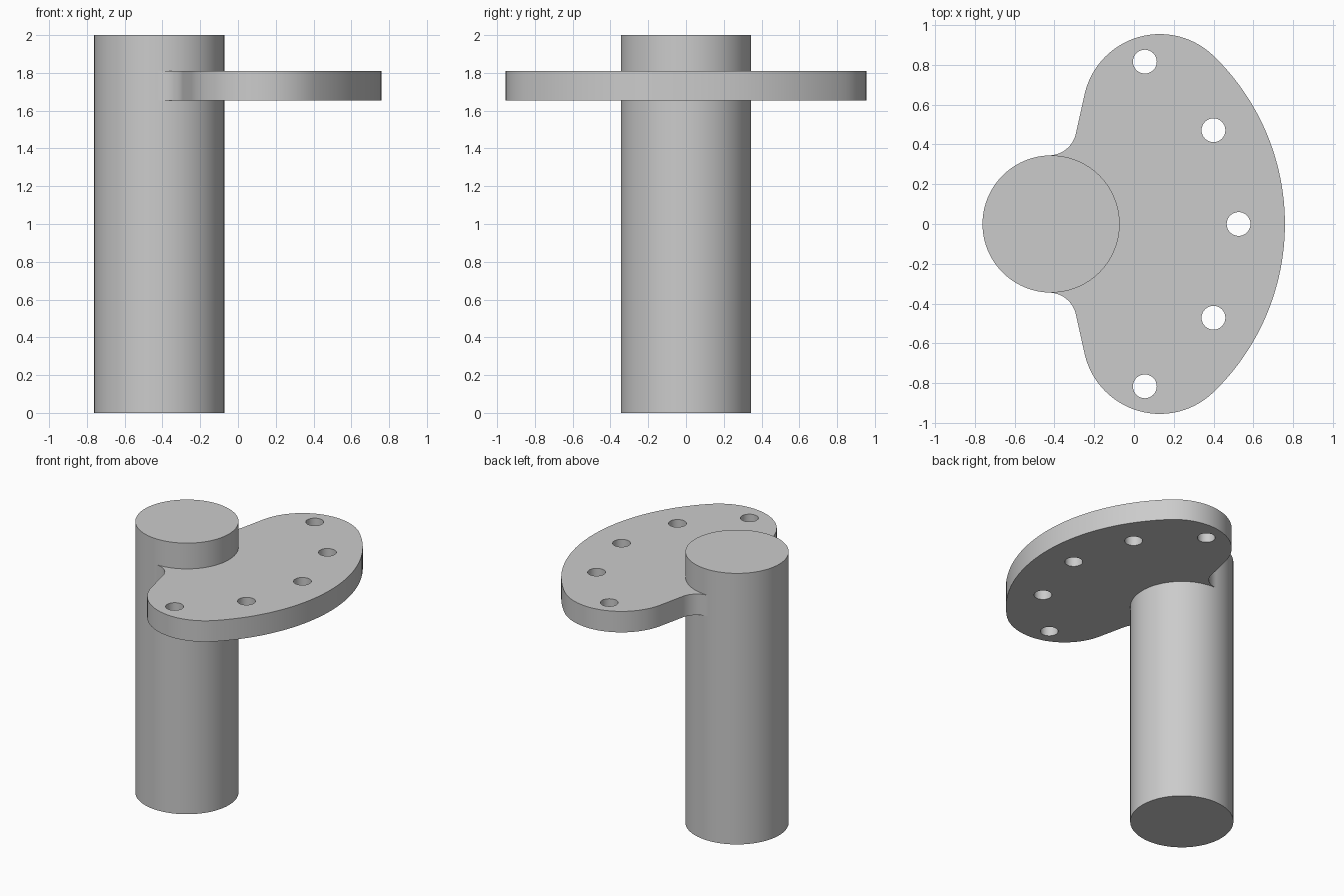
import bpy, bmesh
from math import sin, cos, radians, hypot, atan2, degrees
from mathutils import Matrix

cube = bpy.data.objects.get("Cube")
if cube:
    bpy.data.objects.remove(cube)

POST_X, POST_R = -0.417, 0.345
PLATE_LOW, PLATE_HIGH = 1.655, 1.81
RIM_R = 1.176

grey = bpy.data.materials.new("plain grey")
grey.use_nodes = True
colour = (0.6, 0.6, 0.6, 1)
grey.diffuse_color = colour
grey.node_tree.nodes["Principled BSDF"].inputs["Base Color"].default_value = colour


def make_object(name, bm):
    bmesh.ops.recalc_face_normals(bm, faces=bm.faces)
    mesh = bpy.data.meshes.new(name)
    bm.to_mesh(mesh)
    bm.free()
    mesh.materials.append(grey)
    obj = bpy.data.objects.new(name, mesh)
    bpy.context.collection.objects.link(obj)
    return obj


def add_cylinder(bm, x, y, radius, low, high, sides):
    bmesh.ops.create_cone(bm, cap_ends=True, segments=sides, radius1=radius,
                          radius2=radius, depth=high - low,
                          matrix=Matrix.Translation((x, y, (low + high) / 2)))


def arc(cx, cy, radius, start, end, steps):
    angles = [radians(start + (end - start) * i / steps) for i in range(steps + 1)]
    return [(cx + radius * cos(a), cy + radius * sin(a)) for a in angles]


def smooth(obj):
    bpy.ops.object.select_all(action='DESELECT')
    obj.select_set(True)
    bpy.context.view_layer.objects.active = obj
    bpy.ops.object.shade_smooth_by_angle(angle=radians(30))


# Upright post
bm = bmesh.new()
add_cylinder(bm, POST_X, 0, POST_R, 0, 2, 96)
post = make_object("post", bm)

# Plate outline: wide rim arc, rounded lobe, straight flank, concave fillet
lobe_x, lobe_y = 0.13, 0.567
reach = hypot(lobe_x - POST_X, lobe_y)
lobe_r = RIM_R - reach
meet = degrees(atan2(lobe_y, lobe_x - POST_X))
flank = 165.3
half = arc(POST_X, 0, RIM_R, 0, meet, 24)
half += arc(lobe_x, lobe_y, lobe_r, meet, flank, 28)[1:]
half += arc(-0.429, POST_R + 0.14, 0.14, flank - 180, -90, 14)
outline = half + [(x, -y) for x, y in reversed(half[1:])]

bm = bmesh.new()
base = bm.faces.new([bm.verts.new((x, y, PLATE_LOW)) for x, y in outline])
grown = bmesh.ops.extrude_face_region(bm, geom=[base], use_keep_orig=True)
top = [v for v in grown["geom"] if isinstance(v, bmesh.types.BMVert)]
bmesh.ops.translate(bm, verts=top, vec=(0, 0, PLATE_HIGH - PLATE_LOW))
plate = make_object("flange_plate", bm)

# Five bolt holes on a circle around the post
bm = bmesh.new()
for angle in range(-60, 61, 30):
    a = radians(angle)
    add_cylinder(bm, POST_X + 0.943 * cos(a), 0.943 * sin(a), 0.06,
                 PLATE_LOW - 0.1, PLATE_HIGH + 0.1, 32)
cutter = make_object("hole_cutter", bm)
cutter.hide_render = True

cut = plate.modifiers.new("holes", 'BOOLEAN')
cut.operation = 'DIFFERENCE'
cut.solver = 'EXACT'
cut.object = cutter
bpy.context.view_layer.objects.active = plate
bpy.ops.object.modifier_apply(modifier=cut.name)
bpy.data.objects.remove(cutter)

for part in (post, plate):
    smooth(part)
